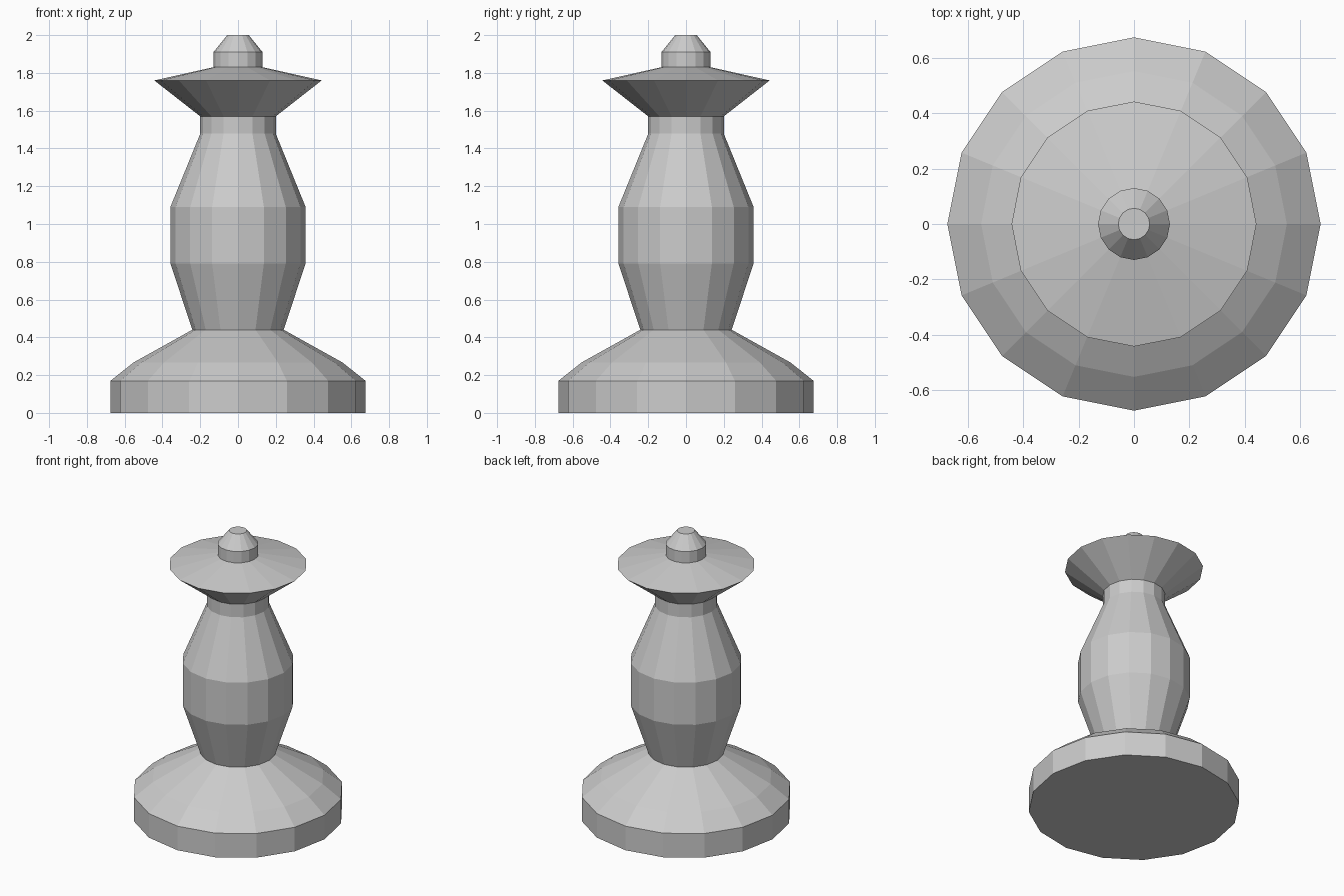
import bpy, bmesh
from math import cos, sin, tau

if "Cube" in bpy.data.objects:
    bpy.data.objects.remove(bpy.data.objects["Cube"])

SIDES = 16


def lathe(name, profile, cap_bottom=False, cap_top=False):
    """Turn a list of (radius, height) points into a flat-faced 16-sided part."""
    bm = bmesh.new()
    rings = [[bm.verts.new((r * cos(tau * i / SIDES), r * sin(tau * i / SIDES), z))
              for i in range(SIDES)] for r, z in profile]
    for low, high in zip(rings, rings[1:]):
        for i in range(SIDES):
            j = (i + 1) % SIDES
            bm.faces.new((low[i], low[j], high[j], high[i]))
    if cap_bottom:
        bm.faces.new(rings[0][::-1])
    if cap_top:
        bm.faces.new(rings[-1])
    mesh = bpy.data.meshes.new(name)
    bm.to_mesh(mesh)
    bm.free()
    obj = bpy.data.objects.new(name, mesh)
    bpy.context.collection.objects.link(obj)
    return obj


# Wide foot with sloping shoulder
lathe("base", [(0.675, 0), (0.675, 0.17), (0.553, 0.267), (0.242, 0.44)], cap_bottom=True)

# Swelling stem and narrow neck
lathe("body", [(0.242, 0.44), (0.358, 0.792), (0.358, 1.09), (0.2, 1.478), (0.2, 1.57)])

# Flared dish
lathe("collar", [(0.2, 1.57), (0.443, 1.76), (0.13, 1.83)])

# Small knob on top
lathe("finial", [(0.13, 1.83), (0.13, 1.91), (0.057, 2.0)], cap_top=True)
